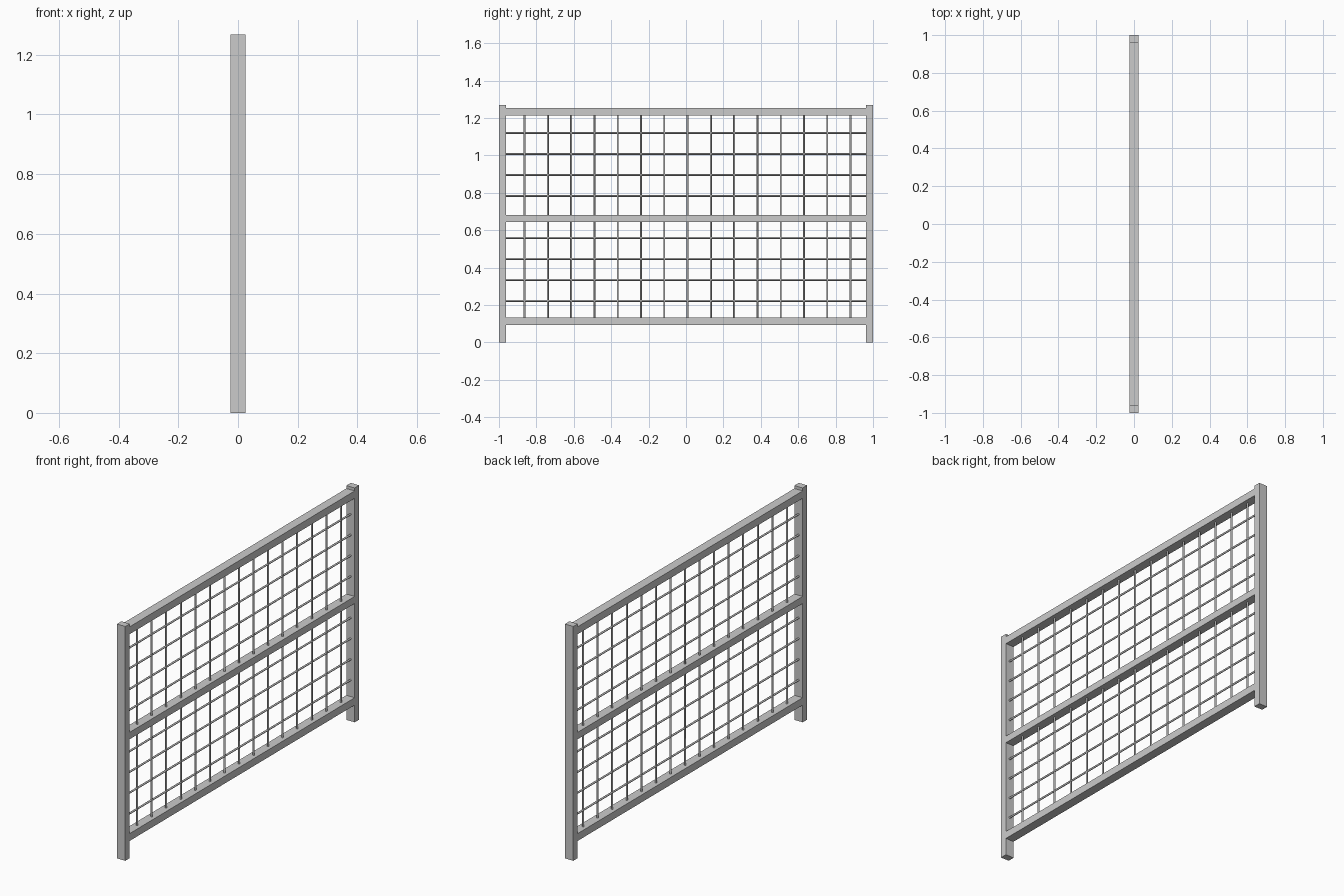
import bpy, math

if "Cube" in bpy.data.objects:
    bpy.data.objects.remove(bpy.data.objects["Cube"])

D = 0.05         # frame depth
INNER = 0.962    # inner face of the posts
R = 0.005        # wire radius


def box(name, y0, y1, z0, z1):
    bpy.ops.mesh.primitive_cube_add(size=1, location=(0, (y0 + y1) / 2, (z0 + z1) / 2))
    o = bpy.context.object
    o.name = name
    o.scale = (D, y1 - y0, z1 - z0)
    bpy.ops.object.transform_apply(location=False, rotation=False, scale=True)


def wire(name, y, z, length, rot):
    bpy.ops.mesh.primitive_cylinder_add(vertices=8, radius=R, depth=length,
                                        location=(0, y, z), rotation=rot)
    bpy.context.object.name = name
    bpy.ops.object.shade_smooth_by_angle(angle=math.radians(50))


# Posts
box("left_post", -1, -INNER, 0, 1.268)
box("right_post", INNER, 1, 0, 1.268)

# Rails
for name, z0, z1 in (("bottom_rail", 0.093, 0.133),
                     ("middle_rail", 0.643, 0.681),
                     ("top_rail", 1.212, 1.252)):
    box(name, -INNER, INNER, z0, z1)

# Vertical mesh wires
for i in range(15):
    wire("vertical_wire", -0.863 + i * 0.1245, 0.672, 1.09, (0, 0, 0))

# Horizontal mesh wires (the fifth position is taken by the middle rail)
for i in range(9):
    if i != 4:
        wire("horizontal_wire", 0, 0.222 + i * 0.1122, 2 * INNER, (math.pi / 2, 0, 0))
